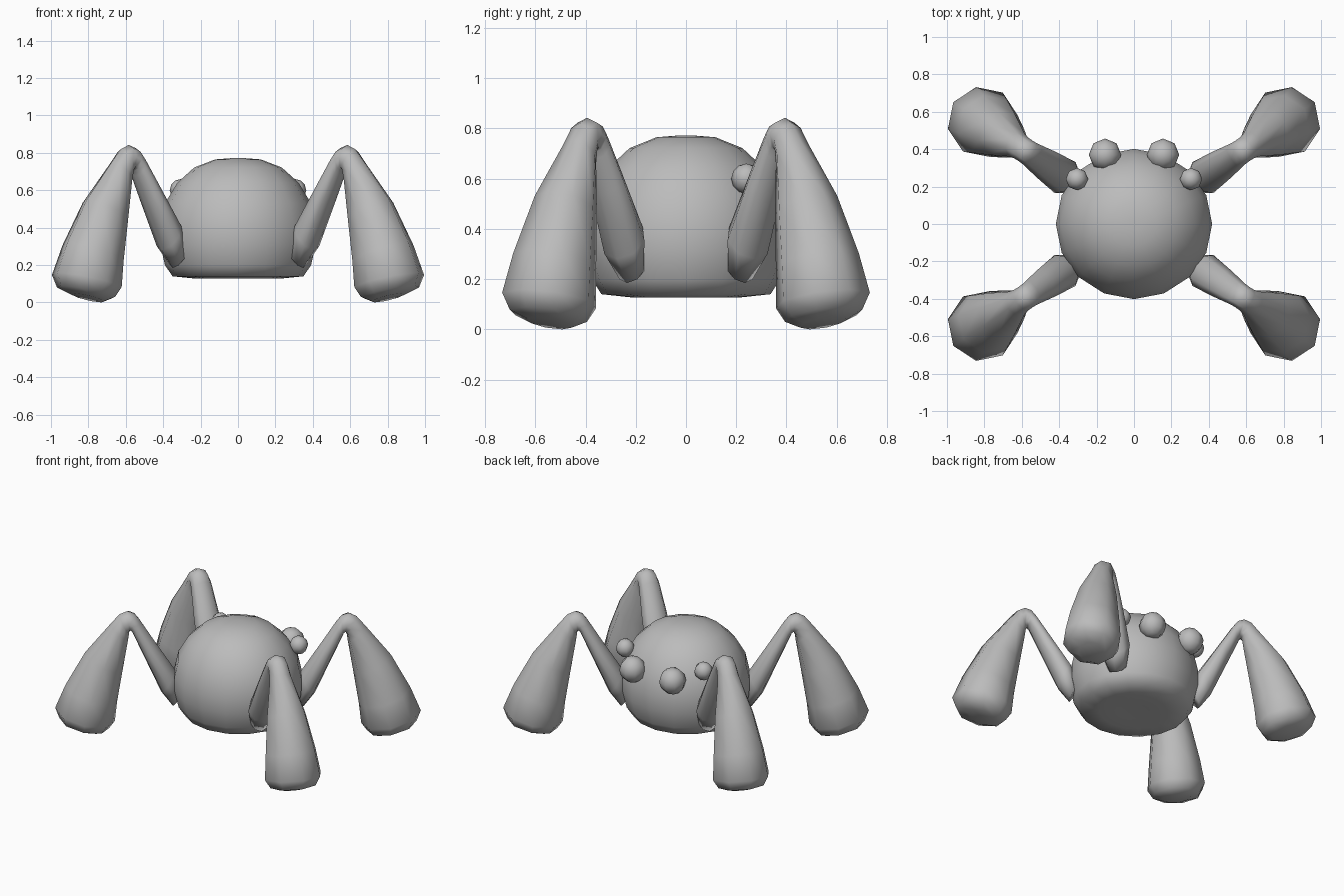
import bpy, bmesh, math
from mathutils import Vector

if "Cube" in bpy.data.objects:
    bpy.data.objects.remove(bpy.data.objects["Cube"])

grey = bpy.data.materials.new("plain grey")
grey.diffuse_color = (0.5, 0.5, 0.5, 1)
grey.use_nodes = True
grey.node_tree.nodes["Principled BSDF"].inputs["Base Color"].default_value = grey.diffuse_color


def finish(bm, name):
    """Turn a bmesh into a smooth shaded grey object."""
    bmesh.ops.recalc_face_normals(bm, faces=bm.faces)
    for f in bm.faces:
        f.smooth = True
    me = bpy.data.meshes.new(name)
    bm.to_mesh(me)
    bm.free()
    me.materials.append(grey)
    ob = bpy.data.objects.new(name, me)
    bpy.context.collection.objects.link(ob)
    return ob


def loft(bm, rings):
    """Skin a list of closed vertex rings and cap both ends."""
    rows = [[bm.verts.new(p) for p in ring] for ring in rings]
    n = len(rows[0])
    for a, b in zip(rows, rows[1:]):
        for i in range(n):
            j = (i + 1) % n
            bm.faces.new((a[i], a[j], b[j], b[i]))
    bm.faces.new(rows[0])
    bm.faces.new(rows[-1])


# Body: domed shell with a flattened underside (radius, height)
profile = [(0.10, 0.132), (0.22, 0.127), (0.345, 0.14), (0.385, 0.20),
           (0.41, 0.31), (0.412, 0.41), (0.385, 0.53), (0.32, 0.64),
           (0.23, 0.722), (0.12, 0.765), (0.03, 0.772)]
SIDES = 16
bm = bmesh.new()
loft(bm, [[(1.015 * r * math.cos(2 * math.pi * i / SIDES),
            0.975 * r * math.sin(2 * math.pi * i / SIDES), z)
           for i in range(SIDES)] for r, z in profile])
finish(bm, "body")

# Legs: each ring is (upper side r, z), (under side r, z), half width
leg_rings = [
    ((0.355, 0.28), (0.42, 0.185), 0.06),
    ((0.40, 0.43), (0.49, 0.28), 0.10),
    ((0.53, 0.63), (0.605, 0.54), 0.085),
    ((0.625, 0.78), (0.665, 0.675), 0.072),
    ((0.66, 0.825), (0.675, 0.70), 0.068),
    ((0.705, 0.842), (0.685, 0.71), 0.066),
    ((0.755, 0.82), (0.693, 0.695), 0.067),
    ((0.81, 0.755), (0.70, 0.645), 0.073),
    ((0.975, 0.55), (0.735, 0.43), 0.13),
    ((1.10, 0.32), (0.77, 0.21), 0.17),
    ((1.165, 0.16), (0.785, 0.07), 0.19),
    ((1.14, 0.09), (0.82, 0.02), 0.155),
    ((1.06, 0.05), (0.88, 0.0), 0.09),
]
ANGLE = math.radians(34)


def make_leg(name, sx, sy):
    d = Vector((sx * math.cos(ANGLE), sy * math.sin(ANGLE), 0))
    t = Vector((-d.y, d.x, 0))
    rings = []
    for (ro, zo), (ri, zi), w in leg_rings:
        top = d * ro + Vector((0, 0, zo))
        low = d * ri + Vector((0, 0, zi))
        mid, half = (top + low) / 2, (top - low) / 2
        rings.append([mid + half * math.cos(k * math.pi / 4)
                      + t * (w * math.sin(k * math.pi / 4)) for k in range(8)])
    bm = bmesh.new()
    loft(bm, rings)
    finish(bm, name)


for sx, side in ((-1, "left"), (1, "right")):
    for sy, end in ((-1, "front"), (1, "back")):
        make_leg(f"{end}_{side}_leg", sx, sy)

# Eyes: a large inner pair and a small outer pair on the back
for sx, side in ((-1, "left"), (1, "right")):
    for label, x, y, z, r in (("large", 0.155, 0.37, 0.54, 0.087),
                              ("small", 0.305, 0.24, 0.60, 0.06)):
        bm = bmesh.new()
        bmesh.ops.create_uvsphere(bm, u_segments=8, v_segments=6, radius=r)
        eye = finish(bm, f"{label}_{side}_eye")
        eye.location = (sx * x, y, z)
